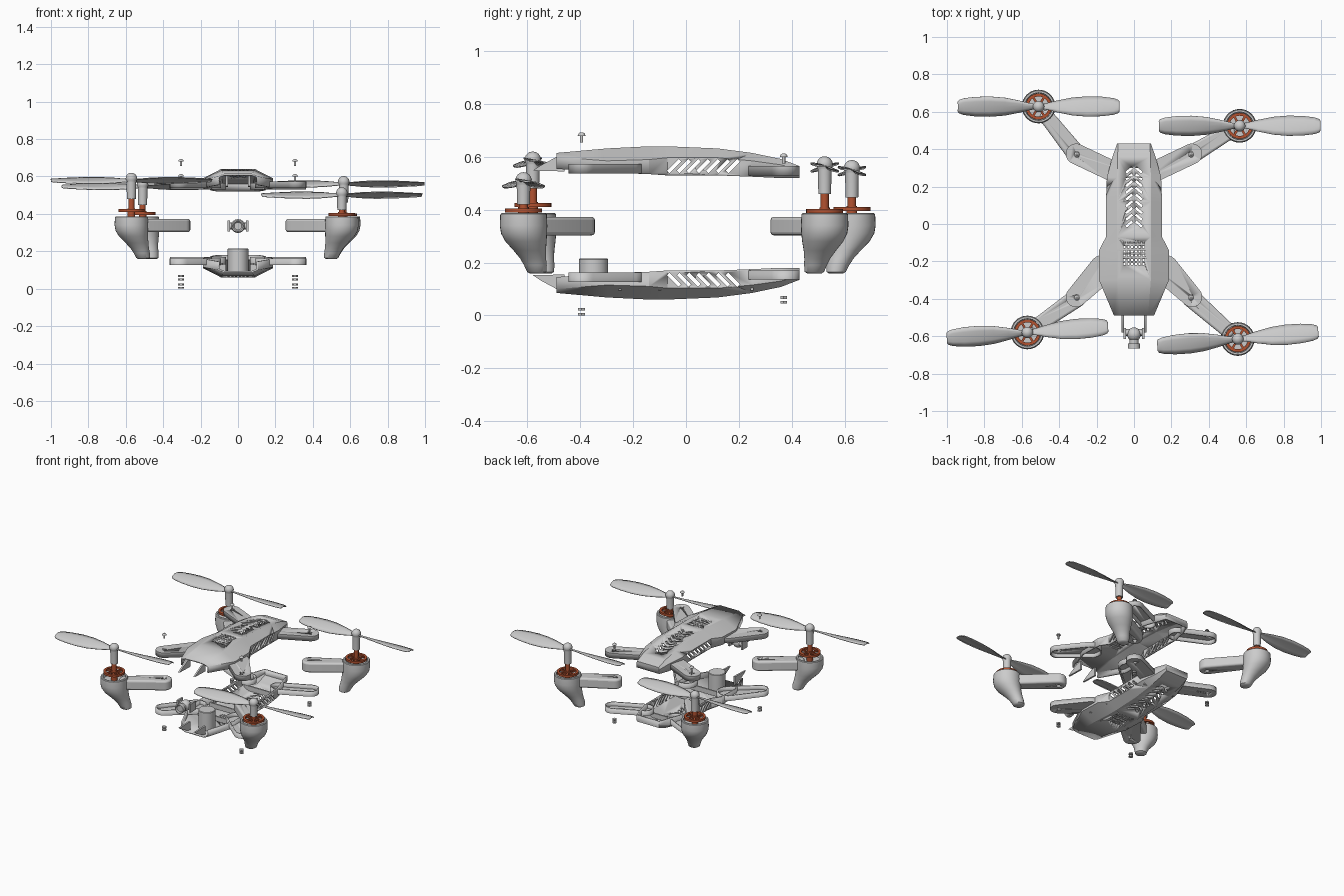
import bpy, bmesh, math
from math import cos, sin, pi, radians
from mathutils import Matrix, Vector

if "Cube" in bpy.data.objects:
    bpy.data.objects.remove(bpy.data.objects["Cube"])

orange = bpy.data.materials.new("orange")
orange.diffuse_color = (0.45, 0.085, 0.03, 1)
orange.use_nodes = True
orange.node_tree.nodes["Principled BSDF"].inputs["Base Color"].default_value = orange.diffuse_color


def make(name, bm, mat=None, angle=35):
    bmesh.ops.recalc_face_normals(bm, faces=bm.faces) if angle else None
    me = bpy.data.meshes.new(name)
    bm.to_mesh(me)
    bm.free()
    me.shade_smooth()
    me.set_sharp_from_angle(angle=radians(angle or 20))
    ob = bpy.data.objects.new(name, me)
    bpy.context.collection.objects.link(ob)
    if mat:
        me.materials.append(mat)
    return ob


def rings(bm, prof, n=32, axis=Matrix()):
    """Stack of circles (cx, cy, z, r), capped at both ends."""
    rows = [[bm.verts.new(axis @ Vector((cx + r * cos(2 * pi * i / n), cy + r * sin(2 * pi * i / n), z)))
             for i in range(n)] for cx, cy, z, r in prof]
    for a, b in zip(rows, rows[1:]):
        for i in range(n):
            bm.faces.new((a[i], a[(i + 1) % n], b[(i + 1) % n], b[i]))
    bm.faces.new(rows[0][::-1])
    bm.faces.new(rows[-1])


def box(bm, loc, size, rot=Matrix()):
    bmesh.ops.create_cube(bm, size=1, matrix=Matrix.Translation(loc) @ rot @ Matrix.Diagonal((*size, 1)))


def slab(bm, outline, z0, z1):
    lo = [bm.verts.new((x, y, z0)) for x, y in outline]
    hi = [bm.verts.new((x, y, z1)) for x, y in outline]
    for i in range(len(lo)):
        j = (i + 1) % len(lo)
        bm.faces.new((lo[i], lo[j], hi[j], hi[i]))
    top, bottom = bm.faces.new(hi), bm.faces.new(lo[::-1])
    bmesh.ops.recalc_face_normals(bm, faces=bm.faces)
    return bottom


def stadium(p, q, rp, rq, n=12):
    """Rounded bar outline from point p to point q."""
    a = math.atan2(q[1] - p[1], q[0] - p[0])
    pts = []
    for c, r, s in ((q, rq, a - pi / 2), (p, rp, a + pi / 2)):
        pts += [(c[0] + r * cos(s + pi * i / n), c[1] + r * sin(s + pi * i / n)) for i in range(n + 1)]
    return pts


def cut(ob, bm):
    """Cut the shapes in bm out of ob and apply all modifiers."""
    cutter = make("cutter", bm)
    cutter.hide_render = True
    m = ob.modifiers.new("cut", 'BOOLEAN')
    m.object, m.solver = cutter, 'EXACT'
    me = bpy.data.meshes.new_from_object(ob.evaluated_get(bpy.context.evaluated_depsgraph_get()))
    ob.modifiers.clear()
    ob.data = me
    bpy.data.objects.remove(cutter)


shell = []

# Upper body shell: y, top half width, top z, side half width, shoulder z, rim z
stations = [(-.49, .075, .615, .107, .60, .555), (-.30, .09, .632, .187, .585, .54),
            (-.14, .09, .64, .187, .59, .535), (-.07, .09, .64, .15, .597, .53),
            (.12, .09, .632, .15, .597, .53), (.25, .09, .615, .145, .585, .525),
            (.36, .088, .592, .115, .57, .52), (.43, .085, .565, .09, .55, .52)]
bm = bmesh.new()
rows = [[bm.verts.new((x, y, z)) for x, z in
         ((-b, zb), (-b, zs), (-a, zt), (a, zt), (b, zs), (b, zb))] for y, a, zt, b, zs, zb in stations]
for r, s in zip(rows, rows[1:]):
    for j in range(5):
        bm.faces.new((r[j], r[j + 1], s[j + 1], s[j]))
bm.faces.new(rows[-1])
body = make("upper_shell", bm, angle=0)
m = body.modifiers.new("thick", 'SOLIDIFY')
m.thickness, m.offset = .01, -1

# Vents: side slots, chevron slots and a grid of small holes
bm = bmesh.new()
for i in range(7):
    box(bm, (0, -.045 + i * .037, .565), (.5, .062, .014), Matrix.Rotation(radians(45), 4, 'X'))
for i in range(9):
    for s in (-1, 1):
        box(bm, (s * .026, .0 + i * .036, .63), (.044, .013, .07), Matrix.Rotation(-s * radians(40), 4, 'Z'))
for i in range(6):
    for j in range(6):
        box(bm, (-.05 + i * .02, -.1 - j * .023, .635), (.011, .011, .06))
cut(body, bm)
shell.append(body)

# Tray-shaped arm mounts and front prongs
for s, side in ((-1, "left"), (1, "right")):
    for end, p, q, r, z in (("rear", (.12, .285), (.31, .375), .055, .53), ("front", (.165, -.24), (.31, -.39), .075, .538)):
        bm = bmesh.new()
        bottom = slab(bm, stadium((s * p[0], p[1]), (s * q[0], q[1]), r, .055), z, z + .035)
        bmesh.ops.delete(bm, geom=[bottom], context='FACES_ONLY')
        ob = make(f"upper_{end}_{side}_mount", bm, angle=0)
        m = ob.modifiers.new("thick", 'SOLIDIFY')
        m.thickness, m.offset = .01, -1
        bm = bmesh.new()
        rings(bm, [(s * .305, q[1], .5, .013), (s * .305, q[1], .62, .013)], 16)
        cut(ob, bm)
        shell.append(ob)
    bm = bmesh.new()
    prof = [(-.46, .605), (-.49, .60), (-.55, .568), (-.58, .548), (-.46, .545)]
    a, b = [[bm.verts.new((s * .06 + d, y, z)) for y, z in prof] for d in (-.006, .006)]
    bm.faces.new(a)
    bm.faces.new(b[::-1])
    for i in range(5):
        bm.faces.new((a[i], a[i - 1], b[i - 1], b[i]))
    shell.append(make(f"upper_{side}_prong", bm))

# Lower half is the upper half mirrored about z = 0.35
for ob in shell:
    me = ob.data.copy()
    me.transform(Matrix.Translation((0, 0, .7)) @ Matrix.Diagonal((1, 1, -1, 1)))
    me.flip_normals()
    low = bpy.data.objects.new(ob.name.replace("upper", "lower"), me)
    bpy.context.collection.objects.link(low)

# Sensor drum and cross ribs inside the lower shell
bm = bmesh.new()
rings(bm, [(0, -.35, .08, .055), (0, -.35, .212, .055), (0, -.35, .215, .052)])
make("sensor_drum", bm)
bm = bmesh.new()
for y, w in ((-.25, .32), (-.1, .3), (.25, .25)):
    box(bm, (0, y, .112), (w, .01, .035))
make("lower_ribs", bm)

# Pods: motor xy, mount hole xy, disc z, hub bottom, hub top, blade angle
pods = {"front_left": ((-.57, -.58), (-.305, -.395), .41, .48, .62, 4),
        "front_right": ((.555, -.615), (.305, -.395), .39, .42, .542, 5),
        "rear_left": ((-.51, .628), (-.305, .37), .395, .447, .588, 0),
        "rear_right": ((.565, .525), (.305, .37), .388, .46, .602, 0)}
for name, ((x, y), hole, zd, hb, ht, ang) in pods.items():
    d = (Vector(hole) - Vector((x, y))).normalized()

    # Motor cup flowing down into an offset landing foot
    prof = [(.077, .158, .026), (.076, .165, .037), (.068, .19, .043), (.055, .215, .049), (.036, .245, .061),
            (.014, .28, .078), (.003, .31, .087), (0, .34, .09), (0, .383, .088), (0, .387, .084),
            (0, .387, .074), (0, .36, .072)]
    bm = bmesh.new()
    rings(bm, [(x + d.x * o, y + d.y * o, z, r) for o, z, r in prof])
    make(name + "_motor_pod", bm, angle=40)

    # Pod arm with rounded edges and a bolt hole
    bm = bmesh.new()
    root = (x + d.x * .075, y + d.y * .075)
    slab(bm, stadium(root, hole, .04, .05), .303, .373)
    arm = make(name + "_arm", bm)
    m = arm.modifiers.new("round", 'BEVEL')
    m.width, m.segments, m.limit_method, m.angle_limit = .012, 3, 'ANGLE', radians(60)
    bm = bmesh.new()
    rings(bm, [(*hole, .25, .014), (*hole, .45, .014)], 16)
    cut(arm, bm)

    # Orange rotor: spoked ring with a shaft
    bm = bmesh.new()
    n = 32
    sec = [(.054, zd), (.07, zd), (.07, zd + .015), (.054, zd + .015)]
    loop = [[bm.verts.new((x + r * cos(2 * pi * i / n), y + r * sin(2 * pi * i / n), z)) for r, z in sec] for i in range(n)]
    for i in range(n):
        a, b = loop[i], loop[(i + 1) % n]
        for k in range(4):
            bm.faces.new((a[k - 1], a[k], b[k], b[k - 1]))
    for i in range(6):
        t = i * pi / 3
        box(bm, (x + .035 * cos(t), y + .035 * sin(t), zd + .007), (.05, .012, .01), Matrix.Rotation(t, 4, 'Z'))
    rings(bm, [(x, y, .36, .02), (x, y, zd + .02, .02), (x, y, zd + .02, .016), (x, y, hb + .005, .016)], 20)
    make(name + "_rotor", bm, orange)

    # Propeller hub with a domed cap
    bm = bmesh.new()
    dome = [(x, y, ht - .03 + .03 * sin(t), .03 * cos(t) + .0005) for t in (radians(a) for a in range(-30, 91, 15))]
    rings(bm, [(x, y, hb, .024), (x, y, ht - .05, .026)] + dome, 24)
    make(name + "_hub", bm)

    # Two twisted blades: distance, half chord, pitch
    bm = bmesh.new()
    for turn in (0, pi):
        mat = Matrix.Translation((x, y, ht - .042)) @ Matrix.Rotation(radians(ang) + turn, 4, 'Z')
        prev = None
        for u, c, p in ((.0, .012, 28), (.04, .018, 27), (.1, .034, 24), (.18, .05, 20), (.26, .056, 17),
                        (.34, .053, 14), (.40, .045, 12), (.425, .036, 11), (.432, .026, 11)):
            row = [bm.verts.new(mat @ Vector((u, v * c * cos(radians(p)), -v * c * sin(radians(p)) + .006 * (1 - v * v))))
                   for v in (-1, -.5, 0, .5, 1)]
            if prev:
                for k in range(4):
                    bm.faces.new((prev[k], row[k], row[k + 1], prev[k + 1]))
            prev = row
    ob = make(name + "_blades", bm, angle=0)
    m = ob.modifiers.new("thick", 'SOLIDIFY')
    m.thickness, m.offset = .005, 0

    # Screw above and two nuts below each mount
    hx, hy = hole
    zs, zn = (.655, 0) if "front" in name else (.575, .045)
    bm = bmesh.new()
    rings(bm, [(hx, hy, zs, .006), (hx, hy, zs + .025, .006), (hx, hy, zs + .025, .015),
               (hx, hy, zs + .033, .012), (hx, hy, zs + .038, .005)], 16)
    make(name + "_screw", bm)
    for k in range(2):
        bm = bmesh.new()
        rings(bm, [(hx, hy, zn + k * .018, .015), (hx, hy, zn + k * .018 + .01, .015)], 6)
        make(f"{name}_nut_{k + 1}", bm)

# Camera: cross barrel with end plates, round body and lens
bm = bmesh.new()
along_x = Matrix.Translation((0, -.58, .335)) @ Matrix.Rotation(pi / 2, 4, 'Y')
rings(bm, [(0, 0, -.05, .018), (0, 0, .05, .018)], 20, along_x)
for s in (-1, 1):
    box(bm, (s * .05, -.585, .335), (.012, .06, .06))
bmesh.ops.create_uvsphere(bm, u_segments=24, v_segments=14, radius=.037, matrix=Matrix.Translation((0, -.59, .335)))
forward = Matrix.Translation((0, -.6, .335)) @ Matrix.Rotation(pi / 2, 4, 'X')
rings(bm, [(0, 0, 0, .024), (0, 0, .04, .024), (0, 0, .04, .033), (0, 0, .065, .033), (0, 0, .065, .026), (0, 0, .058, .02)], 24, forward)
make("camera", bm)
